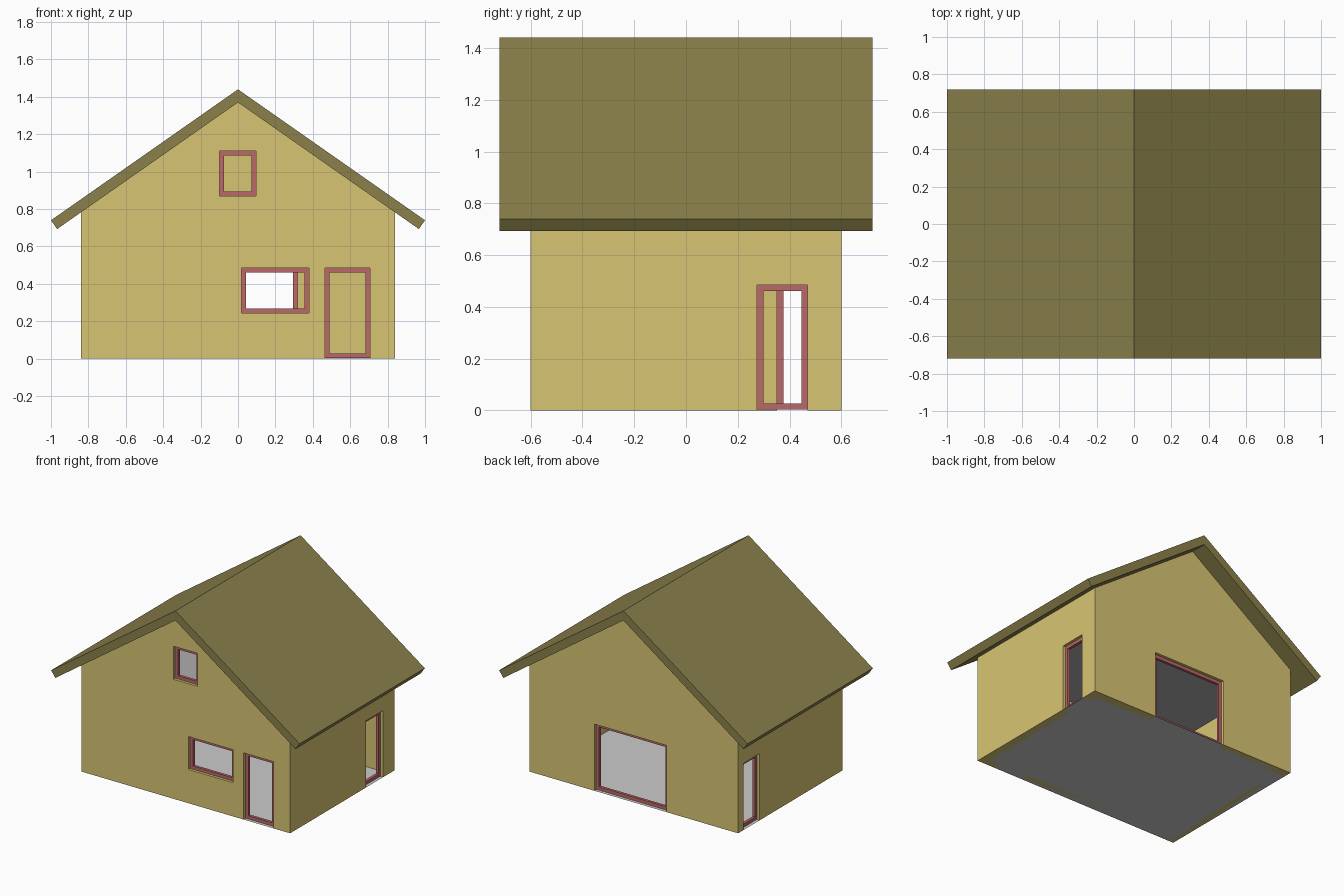
import bpy, bmesh

if "Cube" in bpy.data.objects:
    bpy.data.objects.remove(bpy.data.objects["Cube"])

HX, HY, WALL = 0.84, 0.60, 0.06          # half width, half depth, wall thickness
SLOPE, APEX = 0.70, 1.37                 # roof pitch and wall apex


def material(name, rgb):
    m = bpy.data.materials.new(name)
    m.diffuse_color = (*rgb, 1)
    m.use_nodes = True
    m.node_tree.nodes["Principled BSDF"].inputs["Base Color"].default_value = m.diffuse_color
    return m


wall_mat = material("wall_paint", (0.69, 0.56, 0.17))
roof_mat = material("roof_tile", (0.26, 0.22, 0.07))
trim_mat = material("red_trim", (0.50, 0.14, 0.14))


def make(name, verts, faces, mat=None):
    bm = bmesh.new()
    vs = [bm.verts.new(v) for v in verts]
    for f in faces:
        bm.faces.new([vs[i] for i in f])
    if len(faces) > 1:
        bmesh.ops.recalc_face_normals(bm, faces=bm.faces)
    me = bpy.data.meshes.new(name)
    bm.to_mesh(me)
    bm.free()
    ob = bpy.data.objects.new(name, me)
    bpy.context.collection.objects.link(ob)
    if mat:
        me.materials.append(mat)
    return ob


def prism(name, a, b, mat=None):
    """Solid between two matching outlines."""
    n = len(a)
    faces = [tuple(range(n)), tuple(range(n, 2 * n))]
    faces += [(i, (i + 1) % n, n + (i + 1) % n, n + i) for i in range(n)]
    return make(name, a + b, faces, mat)


def on_wall(side, u, d, z):
    """Point on a wall: u along it, d inward from its outer face."""
    return {"front": (u, -HY + d, z), "back": (u, HY - d, z),
            "right": (HX - d, u, z), "left": (-HX + d, u, z)}[side]


def rect(side, u0, u1, z0, z1, d):
    return [on_wall(side, u, d, z) for u, z in ((u0, z0), (u1, z0), (u1, z1), (u0, z1))]


def frame(name, side, u0, u1, z0, z1, w=0.024, d0=0.02, d1=0.04):
    loops = [rect(side, u0, u1, z0, z1, d0),
             rect(side, u0 + w, u1 - w, z0 + w, z1 - w, d0),
             rect(side, u0 + w, u1 - w, z0 + w, z1 - w, d1),
             rect(side, u0, u1, z0, z1, d1)]
    faces = [(4 * k + i, 4 * k + (i + 1) % 4,
              4 * ((k + 1) % 4) + (i + 1) % 4, 4 * ((k + 1) % 4) + i)
             for k in range(4) for i in range(4)]
    return make(name, sum(loops, []), faces, trim_mat)


def cut(ob, cutter):
    mod = ob.modifiers.new("cut", 'BOOLEAN')
    mod.operation = 'DIFFERENCE'
    mod.solver = 'EXACT'
    mod.object = cutter
    bpy.context.view_layer.objects.active = ob
    bpy.ops.object.modifier_apply(modifier=mod.name)
    bpy.data.objects.remove(cutter)


# gabled wall shell, hollowed out
eave = APEX - SLOPE * HX
outline = [(-HX, 0), (HX, 0), (HX, eave), (0, APEX), (-HX, eave)]
walls = prism("walls", [(x, -HY, z) for x, z in outline],
              [(x, HY, z) for x, z in outline], wall_mat)
ix, iy = HX - WALL, HY - WALL
base = [(-ix, -iy), (ix, -iy), (ix, iy), (-ix, iy)]
cut(walls, prism("void", [(x, y, -0.1) for x, y in base], [(x, y, 2) for x, y in base]))

# door and window openings with recessed frames
openings = [
    ("attic_window_frame", "front", -0.10, 0.095, 0.87, 1.11),
    ("front_window_frame", "front", 0.02, 0.38, 0.245, 0.485),
    ("front_door_frame", "front", 0.465, 0.705, 0.003, 0.485),
    ("back_door_frame", "back", -0.265, 0.318, 0.003, 0.485),
    ("right_door_frame", "right", 0.275, 0.47, 0.003, 0.485),
    ("left_door_frame", "left", 0.352, 0.547, 0.003, 0.485),
]
# keep the left door clear of the inner corner
for name, side, u0, u1, z0, z1 in openings:
    low = z0 if z0 > 0.1 else -0.05
    u1 = min(u1, 0.537) if side == "left" else u1
    cut(walls, prism("opening", rect(side, u0, u1, low, z1, -0.05),
                     rect(side, u0, u1, low, z1, WALL + 0.05)))
    frame(name, side, u0, u1, z0, z1)

# chevron roof with overhang
roof = [(0, 1.44), (1, 0.74), (0.967, 0.693), (0, APEX), (-0.967, 0.693), (-1, 0.74)]
pts = [(x, y, z) for y in (-0.72, 0.72) for x, z in roof]
make("roof", pts,
     [(0, 1, 2, 3), (0, 3, 4, 5), (6, 7, 8, 9), (6, 9, 10, 11)]
     + [(i, (i + 1) % 6, 6 + (i + 1) % 6, 6 + i) for i in range(6)], roof_mat)

# ground floor and loft floor
make("ground_floor", [(-HX, -HY, 0), (HX, -HY, 0), (HX, HY, 0), (-HX, HY, 0)], [(0, 1, 2, 3)])
loft_mat = material("loft_grey", (0.42, 0.42, 0.42))
make("loft_floor", [(x, y, 0.70) for x, y in base], [(0, 1, 2, 3)], loft_mat)
